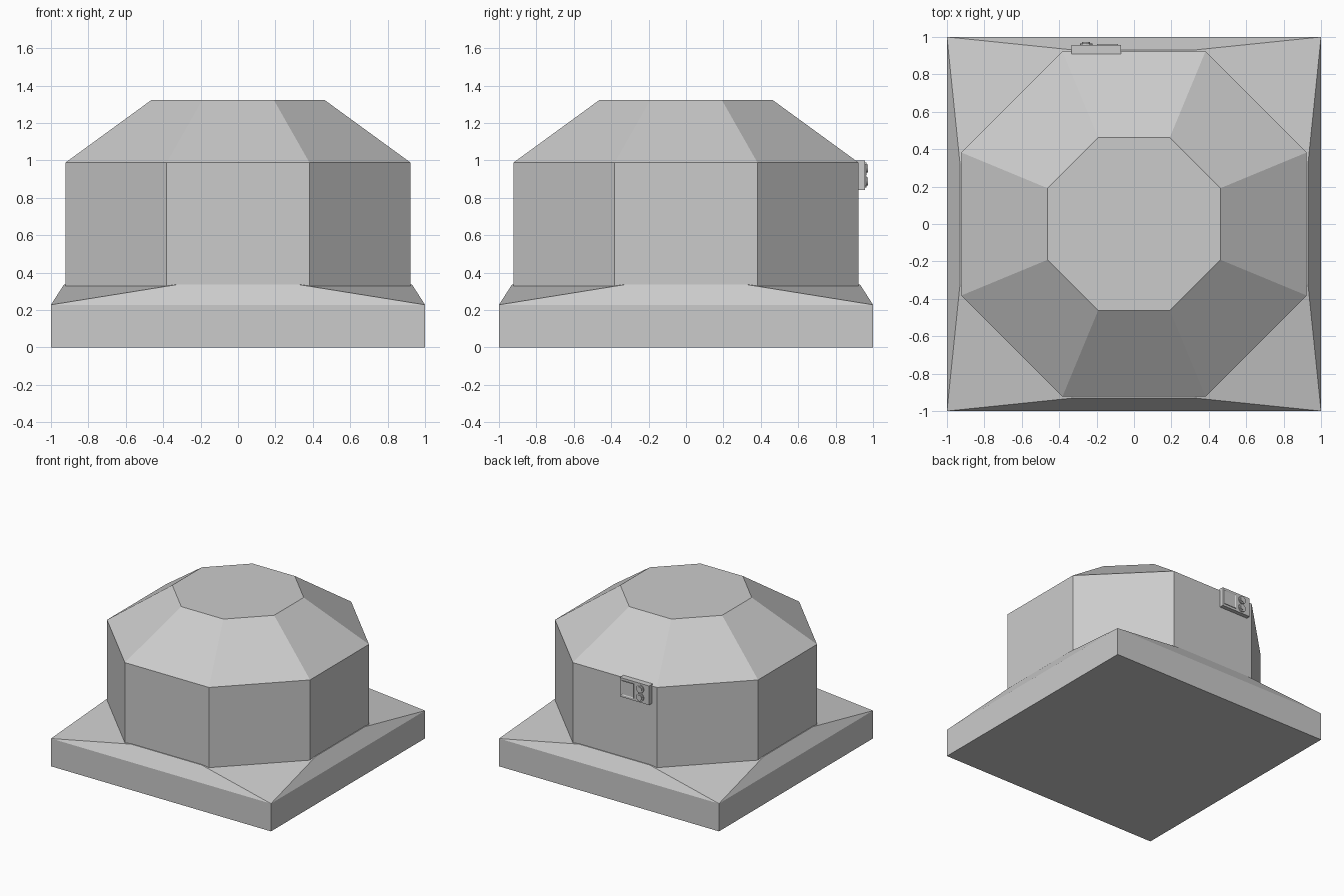
import bpy, bmesh
from math import radians, sin, cos, tan
from mathutils import Matrix

if "Cube" in bpy.data.objects:
    bpy.data.objects.remove(bpy.data.objects["Cube"])


def finish(name, bm):
    bmesh.ops.recalc_face_normals(bm, faces=bm.faces)
    mesh = bpy.data.meshes.new(name)
    bm.to_mesh(mesh)
    bm.free()
    obj = bpy.data.objects.new(name, mesh)
    bpy.context.collection.objects.link(obj)
    return obj


def octagon(apothem, half_side):
    """Eight corners of a square with cut corners, counter-clockwise."""
    pts = []
    for i in range(4):
        c, s = round(cos(radians(90 * i))), round(sin(radians(90 * i)))
        for x, y in ((apothem, -half_side), (apothem, half_side)):
            pts.append((x * c - y * s, x * s + y * c))
    return pts


def ring(bm, pts, z):
    return [bm.verts.new((x, y, z)) for x, y in pts]


def bridge(bm, a, b):
    n = len(a)
    for i in range(n):
        j = (i + 1) % n
        bm.faces.new((a[i], a[j], b[j], b[i]))


# square plinth whose sloped top blends into a cut-corner square
bm = bmesh.new()
square = [(1, -1), (1, 1), (-1, 1), (-1, -1)]
low = ring(bm, square, 0)
high = ring(bm, square, 0.228)
top = ring(bm, octagon(0.93, 0.32), 0.337)
bm.faces.new(low[::-1])
bridge(bm, low, high)
for i in range(4):
    j = (i + 1) % 4
    bm.faces.new((high[i], high[j], top[2 * i + 1], top[2 * i]))
    bm.faces.new((high[j], top[(2 * i + 2) % 8], top[2 * i + 1]))
bm.faces.new(top)
finish("plinth", bm)

# octagonal tower body with tapered roof
bm = bmesh.new()
k = tan(radians(22.5))
levels = [(0.923, 0.25), (0.923, 0.988), (0.463, 1.323)]
rings = [ring(bm, octagon(a, a * k), z) for a, z in levels]
for a, b in zip(rings, rings[1:]):
    bridge(bm, a, b)
bm.faces.new(rings[0][::-1])
bm.faces.new(rings[-1])
finish("octagonal_body", bm)


def box(name, x0, x1, y0, y1, z0, z1, rim=0, depth=0):
    """Box, optionally with a recess in its back (+y) face."""
    centre = Matrix.Translation(((x0 + x1) / 2, (y0 + y1) / 2, (z0 + z1) / 2))
    bm = bmesh.new()
    bmesh.ops.create_cube(bm, size=1, matrix=centre @ Matrix.Diagonal(
        (x1 - x0, y1 - y0, z1 - z0, 1)))
    if rim:
        back = max(bm.faces, key=lambda f: f.calc_center_median().y)
        bmesh.ops.inset_region(bm, faces=[back], thickness=rim)
        bmesh.ops.translate(bm, verts=back.verts, vec=(0, -depth, 0))
    return finish(name, bm)


# control box on the back wall
box("control_box", -0.335, -0.07, 0.91, 0.957, 0.843, 1.0)
box("screen_frame", -0.197, -0.085, 0.95, 0.962, 0.862, 0.982, 0.009, 0.004)

# two stepped dials
for name, z in (("upper_dial", 0.956), ("lower_dial", 0.887)):
    bm = bmesh.new()
    for radius, y0, y1 in ((0.033, 0.95, 0.966), (0.021, 0.96, 0.973)):
        bmesh.ops.create_cone(
            bm, cap_ends=True, segments=12, radius1=radius, radius2=radius,
            depth=y1 - y0, matrix=Matrix.Translation((-0.256, (y0 + y1) / 2, z))
            @ Matrix.Rotation(radians(90), 4, 'X'))
    finish(name, bm)
